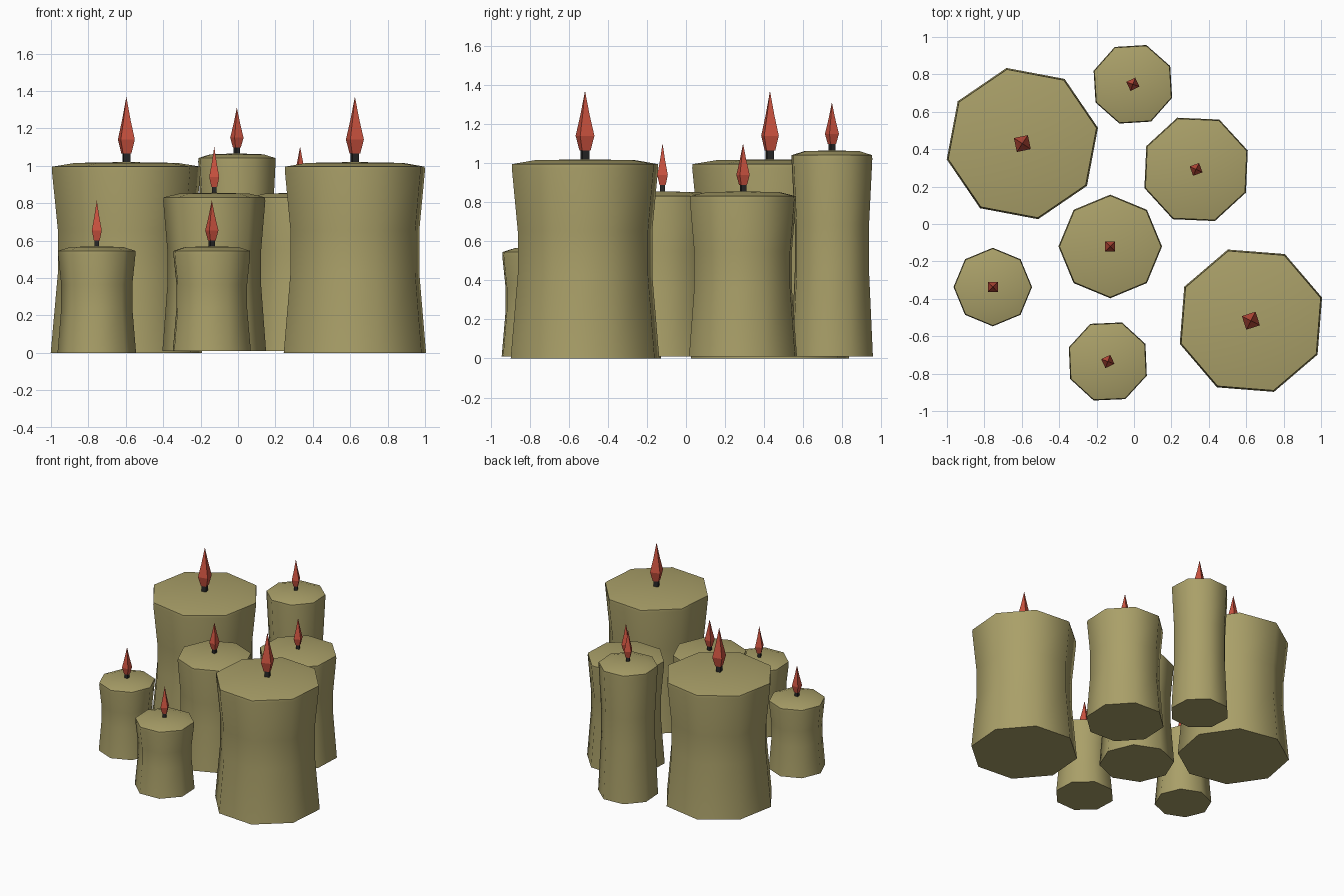
import bpy, math

if "Cube" in bpy.data.objects:
    bpy.data.objects.remove(bpy.data.objects["Cube"])


def material(name, rgb):
    m = bpy.data.materials.new(name)
    m.diffuse_color = (*rgb, 1)
    m.use_nodes = True
    m.node_tree.nodes["Principled BSDF"].inputs["Base Color"].default_value = m.diffuse_color
    return m


wax = material("wax", (0.40, 0.35, 0.14))
fire = material("fire", (0.60, 0.085, 0.05))
char = material("char", (0.02, 0.02, 0.02))


def lathe(name, profile, sides, x, y, turn, mat, smooth=None):
    """Stack rings of (radius, z); a zero radius makes a closing point."""
    verts, faces, rings = [], [], []
    for r, z in profile:
        n = 1 if r == 0 else sides
        rings.append([len(verts) + i for i in range(n)])
        for i in range(n):
            a = math.radians(turn) + 2 * math.pi * i / sides
            verts.append((r * math.cos(a), r * math.sin(a), z))
    faces.append(rings[0][::-1])
    for low, high in zip(rings, rings[1:]):
        for i in range(sides):
            j = (i + 1) % sides
            if len(high) == 1:
                faces.append((low[i], low[j], high[0]))
            else:
                faces.append((low[i], low[j], high[j], high[i]))
    if len(rings[-1]) > 1:
        faces.append(rings[-1])
    mesh = bpy.data.meshes.new(name)
    mesh.from_pydata(verts, [], faces)
    mesh.materials.append(mat)
    ob = bpy.data.objects.new(name, mesh)
    ob.location = (x, y, 0)
    bpy.context.collection.objects.link(ob)
    if smooth:
        bpy.ops.object.select_all(action='DESELECT')
        ob.select_set(True)
        bpy.context.view_layer.objects.active = ob
        bpy.ops.object.shade_smooth_by_angle(angle=math.radians(smooth))
    return ob


def candle(tag, x, y, r, base, h, turn, s):
    # waisted wax body with a softly domed top
    lathe(tag + "_candle",
          [(r, base), (0.905 * r, 0.42 * h), (0.905 * r, 0.64 * h),
           (0.985 * r, h - 0.045), (0.98 * r, h - 0.025),
           (0.68 * r, h - 0.005), (0, h)],
          8, x, y, turn, wax, 50)
    # square wick
    lathe(tag + "_wick", [(0.026 * s, h - 0.02), (0.026 * s, h + 0.06 * s)],
          4, x, y, turn + 45, char)
    # four-sided flame
    b = h + 0.045 * s
    lathe(tag + "_flame",
          [(0.032 * s, b), (0.054 * s, b + 0.075 * s),
           (0.027 * s, b + 0.18 * s), (0, b + 0.305 * s)],
          4, x, y, turn + 45, fire)


# tag, x, y, radius, base z, height, rotation, flame scale
for c in [
    ("large_left", -0.597, 0.43, 0.413, 0, 1.02, 11.8, 1.0),
    ("large_right", 0.625, -0.517, 0.40, 0, 1.02, 18, 1.0),
    ("tall_back", -0.006, 0.747, 0.222, 0.01, 1.066, 26, 0.70),
    ("medium_right", 0.332, 0.292, 0.294, 0.01, 0.856, 20, 0.70),
    ("medium_centre", -0.127, -0.12, 0.277, 0.01, 0.856, 0, 0.70),
    ("small_left", -0.755, -0.337, 0.21, 0, 0.57, 0, 0.70),
    ("small_front", -0.14, -0.735, 0.222, 0.01, 0.57, 25, 0.70),
]:
    candle(*c)
